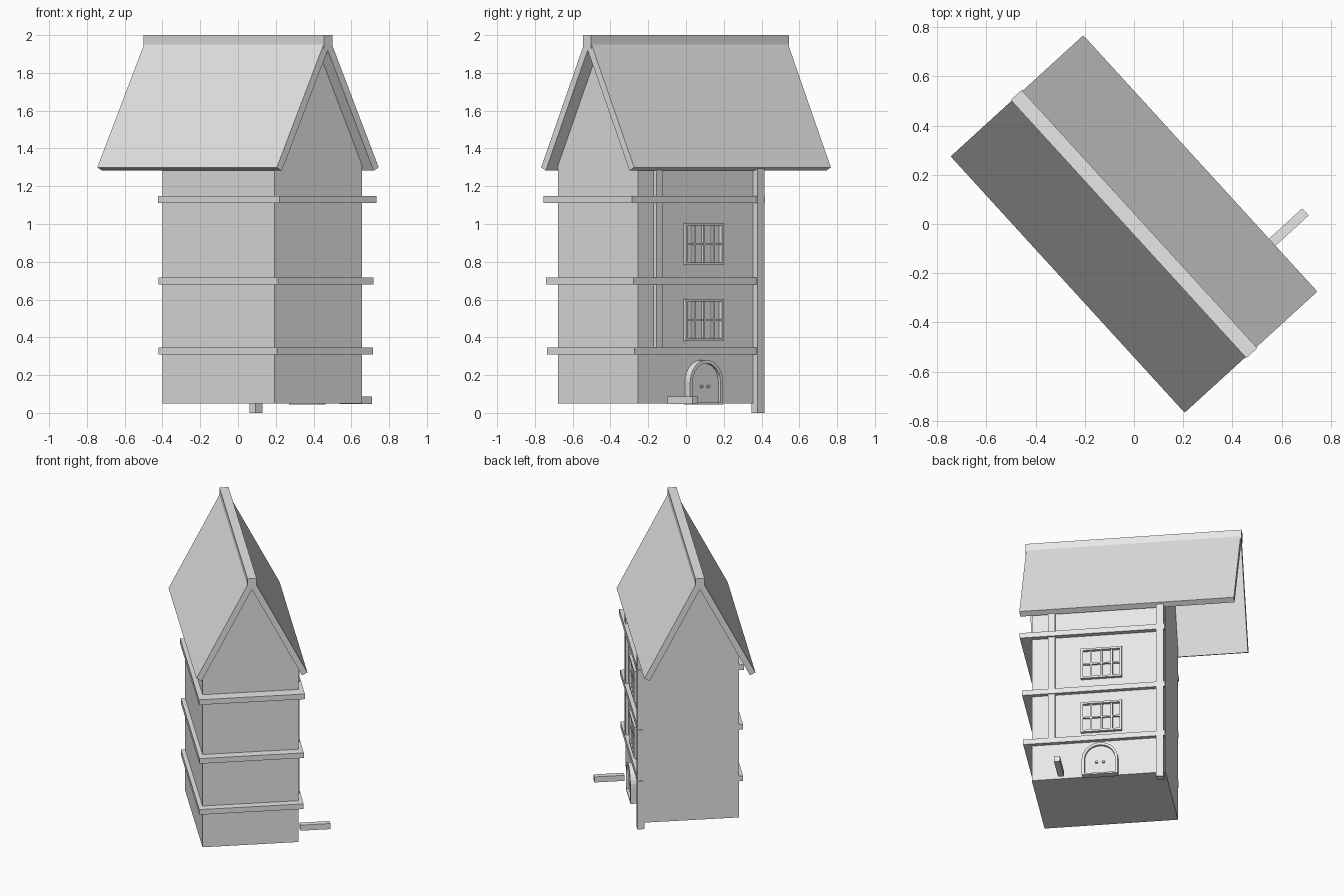
import bpy
import math

cube = bpy.data.objects.get("Cube")
if cube:
    bpy.data.objects.remove(cube, do_unlink=True)

TURN = math.radians(42.4)   # the whole house is turned about z

stone = bpy.data.materials.new("pale_grey")
stone.use_nodes = True
stone.diffuse_color = (0.8, 0.8, 0.8, 1)
stone.node_tree.nodes["Principled BSDF"].inputs["Base Color"].default_value = (0.8, 0.8, 0.8, 1)


def make(name, verts, faces):
    mesh = bpy.data.meshes.new(name)
    mesh.from_pydata(verts, [], faces)
    mesh.materials.append(stone)
    obj = bpy.data.objects.new(name, mesh)
    obj.rotation_euler.z = TURN
    bpy.context.collection.objects.link(obj)
    return obj


def prism(name, outline, place, lo, hi):
    """Extrude a closed 2D outline; place(a, b, d) gives the 3D point."""
    n = len(outline)
    verts = [place(a, b, d) for d in (lo, hi) for a, b in outline]
    faces = [tuple(range(n))[::-1], tuple(range(n, 2 * n))]
    faces += [(i, (i + 1) % n, n + (i + 1) % n, n + i) for i in range(n)]
    return make(name, verts, faces)


def along_y(a, b, d):
    return (a, -d, b)


def along_x(a, b, d):
    return (d, a, b)


def box(name, x, y, z):
    outline = [(y[0], z[0]), (y[1], z[0]), (y[1], z[1]), (y[0], z[1])]
    return prism(name, outline, along_x, *x)


# Tower body with gable ends
WALL, NEAR, FAR = 0.315, -0.63, 0.248
prism("tower_body", [(-WALL, 0.05), (WALL, 0.05), (WALL, 1.31), (0, 1.92), (-WALL, 1.31)],
      along_y, -FAR, -NEAR)

# Floor bands, flush with the far wall
for label, z, half, near in (("lower", 0.31, 0.343, -0.683),
                             ("middle", 0.68, 0.343, -0.69),
                             ("upper", 1.11, 0.348, -0.705)):
    box(label + "_band", (-half, half), (near, FAR), (z, z + 0.037))

# Steep roof slabs and ridge beam
slab = [(0.365, 1.3), (0.02, 1.97), (0, 1.97), (0, 1.92), (0.329, 1.282)]
prism("left_roof_slab", slab, along_y, -0.705, 0.705)
prism("right_roof_slab", [(-a, b) for a, b in slab[::-1]], along_y, -0.705, 0.705)
box("ridge_beam", (-0.03, 0.03), (-0.71, 0.71), (1.93, 2.0))

# Upright posts on the entrance side
box("corner_post", (0.303, 0.351), (0.193, 0.241), (0, 1.32))
box("wall_post", (0.3, 0.336), (-0.519, -0.475), (0.345, 1.32))

# Windows: frame with four by two panes
Y0, Y1, RIM = -0.306, -0.036, 0.014
for label, z0, z1 in (("lower", 0.38, 0.603), ("upper", 0.783, 1.006)):
    name = label + "_window"
    for part, a, b in (("_left_jamb", Y0, Y0 + RIM), ("_right_jamb", Y1 - RIM, Y1)):
        box(name + part, (0.31, 0.336), (a, b), (z0, z1))
    for part, a, b in (("_sill", z0, z0 + RIM), ("_lintel", z1 - RIM, z1)):
        box(name + part, (0.31, 0.336), (Y0 + RIM, Y1 - RIM), (a, b))
    for i in range(1, 4):
        y = Y0 + (Y1 - Y0) * i / 4
        box(name + "_mullion", (0.31, 0.33), (y - 0.006, y + 0.006), (z0 + RIM, z1 - RIM))
    mid = (z0 + z1) / 2
    box(name + "_crossbar", (0.31, 0.328), (Y0 + RIM, Y1 - RIM), (mid - 0.005, mid + 0.005))


# Arched door, raised frame and knobs
DOOR_Y, SPRING, STEPS = -0.178, 0.162, 16


def arch(radius, base):
    curve = [(DOOR_Y + radius * math.cos(math.pi * i / STEPS),
              SPRING + radius * math.sin(math.pi * i / STEPS)) for i in range(STEPS + 1)]
    return [(DOOR_Y + radius, base)] + curve + [(DOOR_Y - radius, base)]


prism("door_panel", arch(0.104, 0.05), along_x, 0.31, 0.34)
prism("door_frame", arch(0.118, 0.045) + arch(0.1, 0.045)[::-1], along_x, 0.31, 0.357)
box("door_sill", (0.31, 0.357), (DOOR_Y - 0.1, DOOR_Y + 0.1), (0.045, 0.055))
for side, shift in (("left", -0.023), ("right", 0.023)):
    knob = [(DOOR_Y + shift + 0.009 * math.cos(math.tau * i / 10),
             0.14 + 0.009 * math.sin(math.tau * i / 10)) for i in range(10)]
    prism(side + "_door_knob", knob, along_x, 0.335, 0.352)

# Loose beam beside the door
box("ground_beam", (0.35, 0.548), (-0.453, -0.414), (0.047, 0.087))
